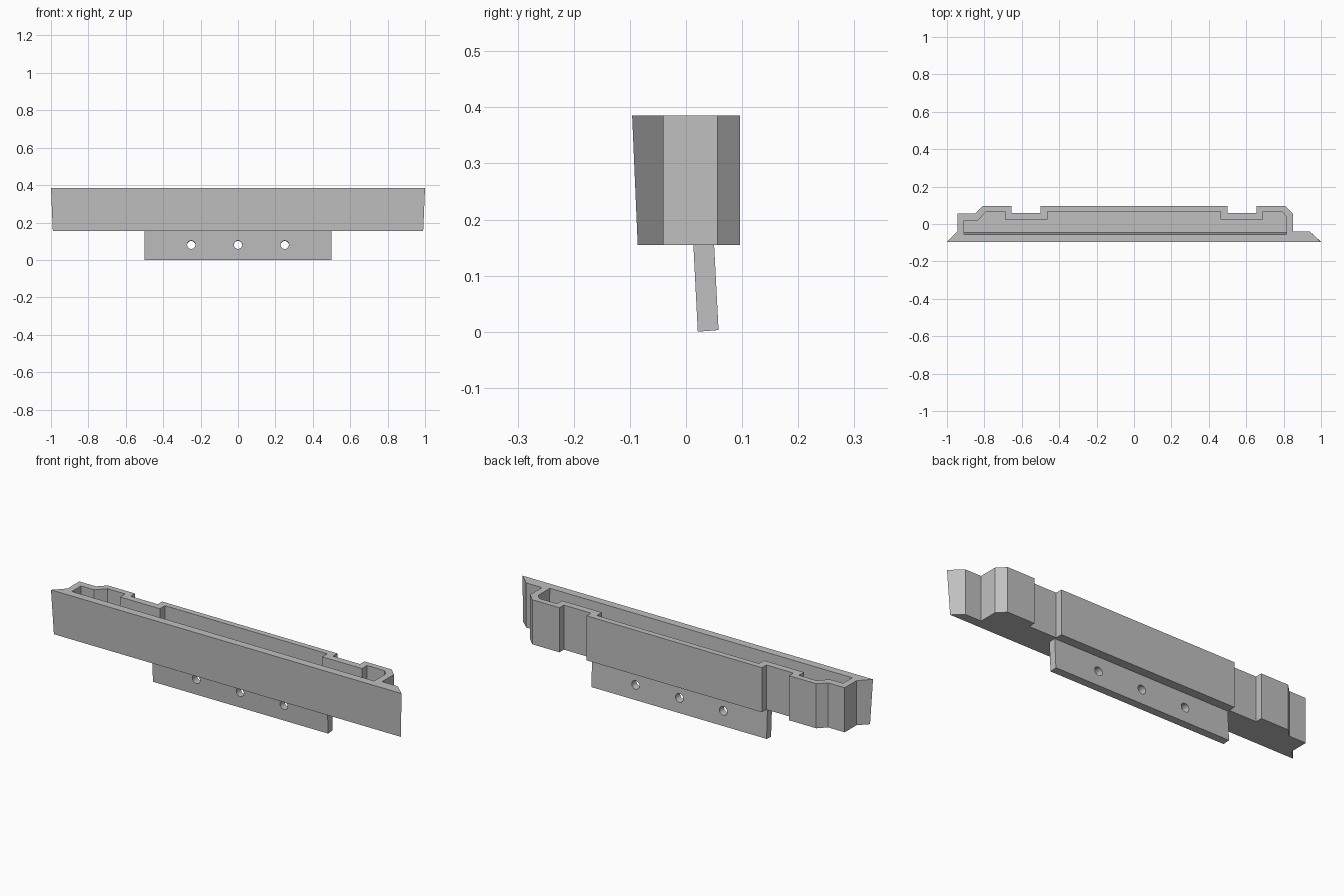
import bpy, bmesh, math
from mathutils import Vector, Matrix

if "Cube" in bpy.data.objects:
    bpy.data.objects.remove(bpy.data.objects["Cube"])

grey = bpy.data.materials.new("light grey")
grey.use_nodes = True
colour = (0.53, 0.53, 0.53, 1)
grey.diffuse_color = colour
grey.node_tree.nodes["Principled BSDF"].inputs["Base Color"].default_value = colour

TOP, BASE, FLOOR = 0.385, 0.155, 0.19
LEAN = 0.043  # lean of the front plate and tab


def make_object(name, bm):
    bmesh.ops.recalc_face_normals(bm, faces=bm.faces[:])
    mesh = bpy.data.meshes.new(name)
    bm.to_mesh(mesh)
    bm.free()
    mesh.materials.append(grey)
    obj = bpy.data.objects.new(name, mesh)
    bpy.context.collection.objects.link(obj)
    return obj


def loft(name, lower, upper):
    """Close a solid between two matching 3D loops."""
    bm = bmesh.new()
    a = [bm.verts.new(p) for p in lower]
    b = [bm.verts.new(p) for p in upper]
    bm.faces.new(a)
    bm.faces.new(b)
    for i in range(len(a)):
        j = (i + 1) % len(a)
        bm.faces.new((a[i], a[j], b[j], b[i]))
    return make_object(name, bm)


def cut(target, cutter):
    mod = target.modifiers.new("cut", 'BOOLEAN')
    mod.operation = 'DIFFERENCE'
    mod.solver = 'EXACT'
    mod.object = cutter
    bpy.context.view_layer.objects.active = target
    bpy.ops.object.modifier_apply(modifier=mod.name)
    bpy.data.objects.remove(cutter)


def mirrored(points):
    return [(-x, y) for x, y in points] + points[::-1]


def leaning_prism(name, front, back, z0, z1, spread):
    """Prism whose two front corners move back as they go down."""
    loops = []
    for z in (z0, z1):
        d = (TOP - z) * LEAN
        corners = [(x - math.copysign(d * spread, x), y + d) for x, y in front]
        loops.append([(x, y, z) for x, y in corners + back])
    return loft(name, *loops)


# Housing: leaning front plate with a stepped back
steps = [(0.81, 0.096), (0.655, 0.096), (0.655, 0.06), (0.5, 0.06), (0.5, 0.096)]
left_end = [(0.94, -0.04), (0.85, -0.04), (0.85, 0.056)]
right_end = [(-0.85, 0.056), (-0.945, 0.056), (-0.945, -0.04)]
back = left_end + mirrored(steps)[::-1][:5]
back = left_end + steps + [(-x, y) for x, y in steps[::-1]] + right_end
housing = leaning_prism("housing", [(-1, -0.096), (1, -0.096)], back, BASE, TOP, 1)

# Open cavity following the housing wall
steps = [(0.79, 0.066), (0.69, 0.066), (0.69, 0.025), (0.463, 0.025), (0.463, 0.066)]
back = [(0.815, 0.04)] + steps + [(-x, y) for x, y in steps[::-1]]
back += [(-0.835, 0.02), (-0.91, 0.02)]
cavity = leaning_prism("cavity_cutter", [(-0.91, -0.055), (0.815, -0.055)],
                       back, FLOOR, TOP + 0.05, 0)
cut(housing, cavity)

# Mounting tab, leaning with the front plate
profile = [(0.021, 0), (0.058, 0.003), (0.05, BASE + 0.002), (0.013, BASE + 0.002)]
tab = loft("mounting_tab", [(-0.5, y, z) for y, z in profile],
           [(0.5, y, z) for y, z in profile])

# Screw holes
for x in (-0.25, 0, 0.25):
    bm = bmesh.new()
    place = (Matrix.Translation(Vector((x, 0.036, 0.08)))
             @ Matrix.Rotation(math.pi / 2 - LEAN, 4, 'X'))
    bmesh.ops.create_cone(bm, cap_ends=True, segments=32, radius1=0.022,
                          radius2=0.022, depth=0.15, matrix=place)
    cut(tab, make_object("hole_cutter", bm))

# Smooth hole walls, sharp edges elsewhere
for obj in (housing, tab):
    bpy.ops.object.select_all(action='DESELECT')
    obj.select_set(True)
    bpy.context.view_layer.objects.active = obj
    bpy.ops.object.shade_smooth_by_angle(angle=math.radians(25))
